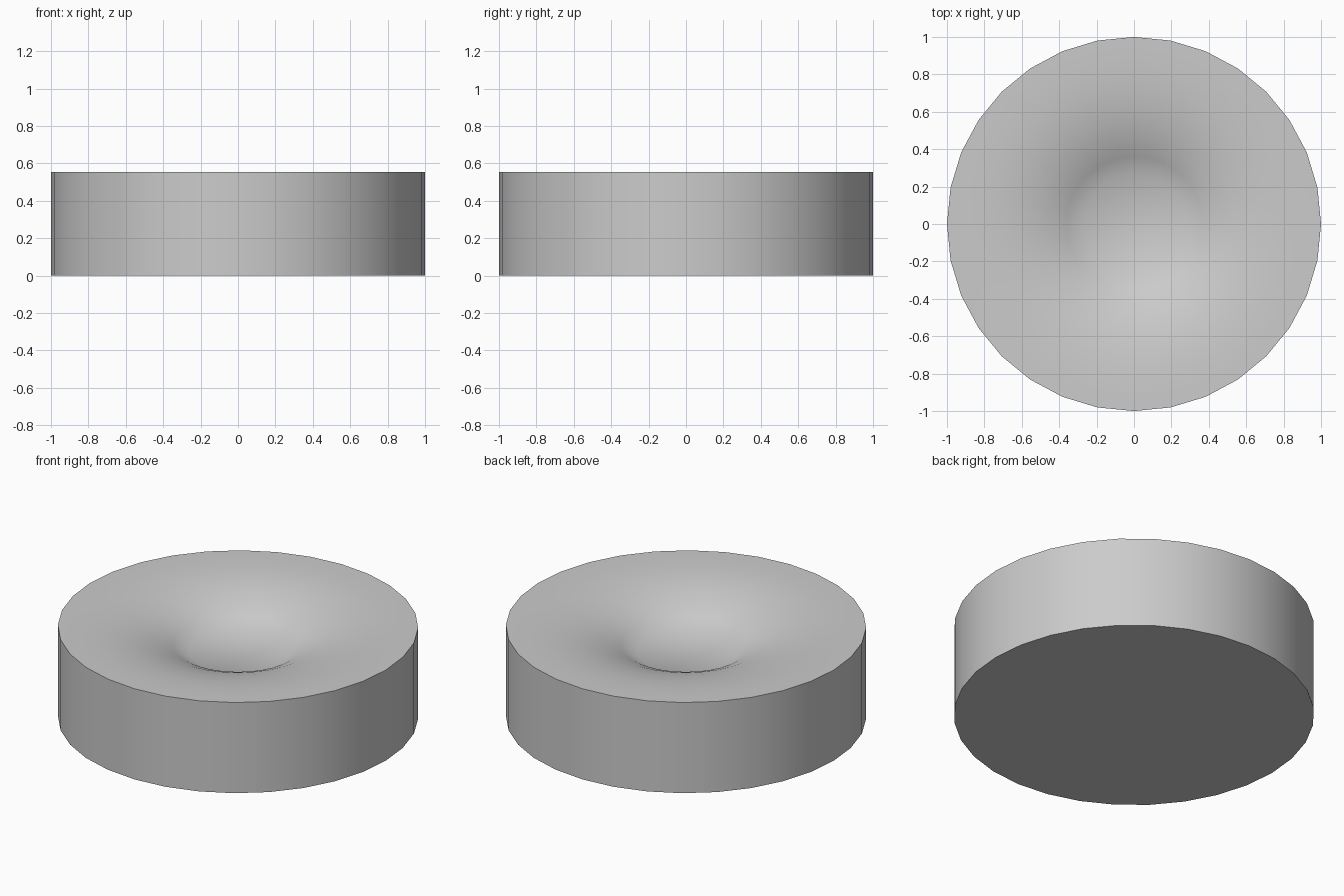
import bpy, bmesh
from math import radians, sin, cos, pi

cube = bpy.data.objects.get("Cube")
if cube:
    bpy.data.objects.remove(cube)

SIDES = 32
HEIGHT = 0.555
FLOOR_RADIUS = 0.27
DEPTH = 0.16
RINGS = 8

# Plain grey finish
grey = bpy.data.materials.new("plain_grey")
grey.use_nodes = True
colour = (0.6, 0.6, 0.6, 1)
grey.diffuse_color = colour
grey.node_tree.nodes["Principled BSDF"].inputs["Base Color"].default_value = colour

# Outer wall, then a dish that steepens towards its small flat floor
profile = [(1, 0)]
for i in range(RINGS + 1):
    t = i / RINGS
    radius = 1 - t * (1 - FLOOR_RADIUS)
    profile.append((radius, HEIGHT - DEPTH * t ** 2.8))


def add_ring(bm, radius, z):
    angles = [2 * pi * k / SIDES for k in range(SIDES)]
    return [bm.verts.new((radius * cos(a), radius * sin(a), z)) for a in angles]


bm = bmesh.new()
rings = [add_ring(bm, r, z) for r, z in profile]
for low, high in zip(rings, rings[1:]):
    for k in range(SIDES):
        n = (k + 1) % SIDES
        bm.faces.new((low[k], low[n], high[n], high[k]))
bm.faces.new(rings[0][::-1])  # underside
bm.faces.new(rings[-1])       # dish floor

mesh = bpy.data.meshes.new("dished_disc")
bm.to_mesh(mesh)
bm.free()
mesh.materials.append(grey)
disc = bpy.data.objects.new("dished_disc", mesh)
bpy.context.collection.objects.link(disc)

# Smooth sides and dish, sharp rims
bpy.ops.object.select_all(action="DESELECT")
disc.select_set(True)
bpy.context.view_layer.objects.active = disc
bpy.ops.object.shade_smooth_by_angle(angle=radians(30))
